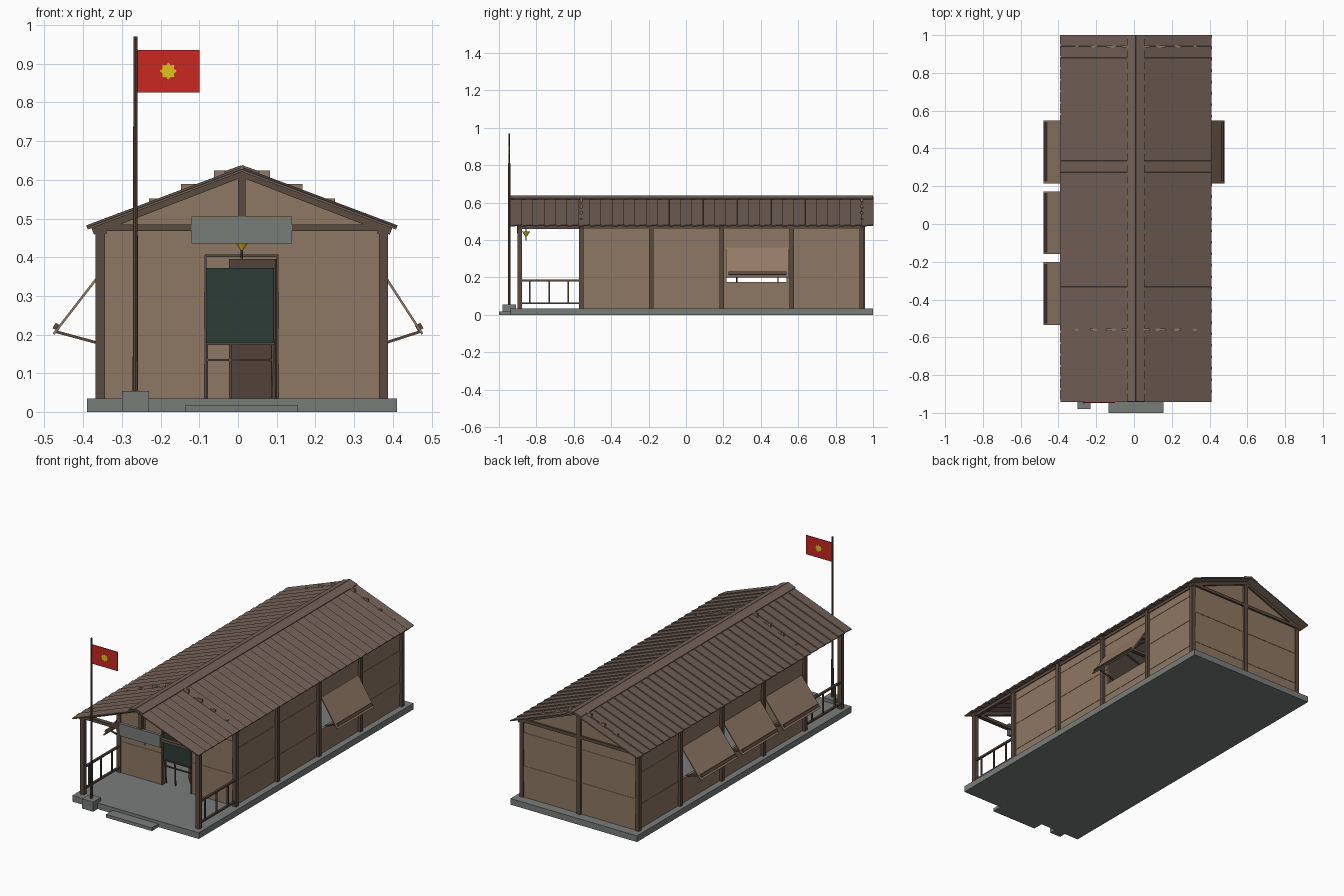
import bpy, bmesh, math
from mathutils import Matrix, Vector

if "Cube" in bpy.data.objects:
    bpy.data.objects.remove(bpy.data.objects["Cube"])

CX = 0.01  # centre line of the building


def mat(name, r, g, b):
    m = bpy.data.materials.new(name)
    m.diffuse_color = (r, g, b, 1)
    m.use_nodes = True
    m.node_tree.nodes["Principled BSDF"].inputs["Base Color"].default_value = m.diffuse_color
    return m


WALL = mat("wall_wood", .27, .185, .125)
ROOF = mat("roof_wood", .17, .12, .095)
DARK = mat("dark_wood", .105, .07, .05)
SHUT = mat("shutter_wood", .29, .195, .135)
STONE = mat("stone", .19, .205, .195)
GREEN = mat("board_green", .025, .045, .037)
RED = mat("flag_red", .58, .02, .015)
GOLD = mat("gold", .75, .55, .01)


def B(x0, x1, y0, y1, z0, z1):
    return (Matrix.Translation(((x0 + x1) / 2, (y0 + y1) / 2, (z0 + z1) / 2))
            @ Matrix.Diagonal((x1 - x0, y1 - y0, z1 - z0, 1)))


def beam(p, q, w, h, roll=0):
    p, q = Vector(p), Vector(q)
    v = q - p
    d = v.normalized()
    side = (Vector((0, 0, 1)) if abs(d.z) < .99 else Vector((1, 0, 0))).cross(d).normalized()
    rot = Matrix((d, side, d.cross(side))).transposed().to_4x4()
    return (Matrix.Translation((p + q) / 2) @ rot @ Matrix.Rotation(roll, 4, 'X')
            @ Matrix.Diagonal((v.length, w, h, 1)))


def finish(name, bm, m):
    bmesh.ops.recalc_face_normals(bm, faces=bm.faces)
    me = bpy.data.meshes.new(name)
    bm.to_mesh(me)
    bm.free()
    me.materials.append(m)
    ob = bpy.data.objects.new(name, me)
    bpy.context.collection.objects.link(ob)
    return ob


def part(name, m, boxes):
    bm = bmesh.new()
    for b in boxes:
        bmesh.ops.create_cube(bm, size=1, matrix=b)
    return finish(name, bm, m)


def cone(name, m, loc, r1, r2, h, n=8):
    bm = bmesh.new()
    bmesh.ops.create_cone(bm, cap_ends=True, segments=n, radius1=r1, radius2=r2, depth=h,
                          matrix=Matrix.Translation(loc))
    return finish(name, bm, m)


# Foundation, front step, pole footing
part("foundation_slab", STONE, [B(-.39, .41, -.94, 1, 0, .035)])
part("front_step", STONE, [B(-.135, .155, -1, -.94, 0, .018)])
part("pole_footing", STONE, [B(-.30, -.23, -.98, -.91, 0, .055)])

# Posts along both sides, plus rear centre post
POSTS = [-.89, -.56, -.185, .19, .565, .94]
part("posts", DARK, [B(CX + s * .366 - .012, CX + s * .366 + .012, y - .012, y + .012, .035, .478)
                     for s in (-1, 1) for y in POSTS])
part("rear_centre_post", DARK, [B(CX - .012, CX + .012, .94, .958, .035, .60)])

# Side walls: board rows per bay, with window openings
ROWS = [.035, .105, .175, .265, .355, .415, .475]
WZ = (.175, .355)
WIN = {-1: (0, 1, 2), 1: (2,)}
for s, label in ((-1, "left"), (1, "right")):
    boxes = []
    for bay in range(4):
        y0, y1 = POSTS[bay + 1], POSTS[bay + 2]
        yc = (y0 + y1) / 2
        for r, (z0, z1) in enumerate(zip(ROWS, ROWS[1:])):
            xo, xi = sorted((CX + s * .350, CX + s * (.363 + .002 * (r % 2))))
            hole = bay in WIN[s] and z0 >= WZ[0] and z1 <= WZ[1]
            spans = [(y0, yc - .16), (yc + .16, y1)] if hole else [(y0, y1)]
            boxes += [B(xo, xi, a, b, z0, z1) for a, b in spans]
    part(label + "_wall", WALL, boxes)

# End walls with stepped gable boards; doorway in the front one
GABLE = [(.475, .515, .32), (.515, .552, .24), (.552, .589, .157), (.589, .624, .0725)]
DX0, DX1, DZ = -.085, .105, .405
FROWS = [.035, .125, .215, .31, DZ, .475]
for y, s, label in ((-.56, -1, "front"), (.94, 1, "rear")):
    boxes = []
    for r, (z0, z1) in enumerate(zip(FROWS, FROWS[1:])):
        ya, yb = sorted((y - s * .006, y + s * (.006 + .002 * (r % 2))))
        door = label == "front" and z1 <= DZ
        spans = [(CX - .36, DX0), (DX1, CX + .36)] if door else [(CX - .36, CX + .36)]
        boxes += [B(a, b, ya, yb, z0, z1) for a, b in spans]
    boxes += [B(CX - w, CX + w, y - .006, y + .006, z0, z1) for z0, z1, w in GABLE]
    part(label + "_wall", WALL, boxes)

# Roof trusses and long wall plates
tr = []
for y in (-.89, -.56, .19, .945):
    tr += [B(CX - .37, CX + .37, y - .012, y + .012, .468, .485),
           B(CX - .01, CX + .01, y - .01, y + .01, .485, .62)]
    tr += [beam((CX, y, .616), (CX + s * .385, y, .467), .022, .018) for s in (-1, 1)]
part("roof_trusses", DARK, tr)
part("wall_plates", DARK, [B(CX + s * .36 - .01, CX + s * .36 + .01, -.9, .95, .46, .478)
                           for s in (-1, 1)])

# Lapped roof planks and ridge cap
N = 32
pitch = 1.94 / N
part("roof_planks", ROOF, [
    beam((CX, -.94 + (i + .5) * pitch, .627), (CX + s * .4, -.94 + (i + .5) * pitch, .477),
         .064, .006, s * .09) for s in (-1, 1) for i in range(N)])
part("ridge_cap", ROOF, [beam((CX, .03, .635), (CX + s * .045, .03, .619), 1.94, .006)
                         for s in (-1, 1)])

# Propped shutters with battens and two stays each
for s, label in ((-1, "left"), (1, "right")):
    panels, stays = [], []
    for bay in WIN[s]:
        yc = (POSTS[bay + 1] + POSTS[bay + 2]) / 2 + .004
        top, tip = CX + s * .365, s * .476
        panels.append(beam((top, yc, .358), (tip, yc, .202), .333, .006))
        stays.append(beam((tip - s * .012, yc, .227), (tip - s * .004, yc, .213), .31, .016))
        stays += [beam((CX + s * .355, yc + d, .174), (tip - s * .006, yc + d, .208), .007, .007)
                  for d in (-.11, .11)]
    part(label + "_shutters", SHUT, panels)
    part(label + "_shutter_stays", DARK, stays)

# Porch railings
rail = []
for s in (-1, 1):
    x = CX + s * .366
    rail += [B(x - .006, x + .006, -.885, -.565, z - .005, z + .005) for z in (.062, .184)]
    rail += [B(x - .004, x + .004, y - .004, y + .004, .062, .184) for y in (-.835, -.73, -.63)]
part("porch_railings", DARK, rail)

# Door frame, open leaf, and writing board on its stand
part("door_frame", DARK, [B(DX0 - .003, DX0 + .004, -.57, -.55, .035, DZ),
                          B(DX1 - .006, DX1 + .001, -.57, -.55, .035, DZ),
                          B(DX0, DX1, -.57, -.55, DZ - .004, DZ + .002)])
part("door_leaf", DARK, [beam((.1, -.545, .215), (-.02, -.41, .215), .01, .36)])
part("writing_board", GREEN, [B(-.086, .092, -.556, -.546, .18, .372)])
part("board_stand", DARK, [beam((x, -.543, .19), (x, -.535, .035), .006, .006) for x in (-.08, -.02, .09)]
     + [B(-.083, .093, -.545, -.537, .132, .138), B(-.088, .096, -.563, -.545, .174, .18)])

# Blank name panel and bell under the porch roof
part("porch_panel", STONE, [B(-.12, .14, -.9025, -.886, .435, .505)])
cone("porch_bell", GOLD, (CX, -.855, .432), .004, .021, .026, 12)
cone("bell_clapper", DARK, (CX, -.855, .41), .003, .003, .026)
cone("bell_hanger", DARK, (CX, -.855, .53), .002, .002, .18)

# Flag pole, flag and eight-pointed emblem
cone("flag_pole", DARK, (-.265, -.945, .51), .007, .005, .92)
part("flag", RED, [B(-.26, -.10, -.947, -.943, .826, .935)])
bm = bmesh.new()
pts = [bm.verts.new((-.18 + r * math.sin(a), -.9485, .881 + r * math.cos(a)))
       for a, r in ((k * math.pi / 8, .016 if k % 2 else .022) for k in range(16))]
ext = bmesh.ops.extrude_face_region(bm, geom=[bm.faces.new(pts)])
bmesh.ops.translate(bm, vec=(0, .007, 0),
                    verts=[g for g in ext["geom"] if isinstance(g, bmesh.types.BMVert)])
finish("flag_star", bm, GOLD)
